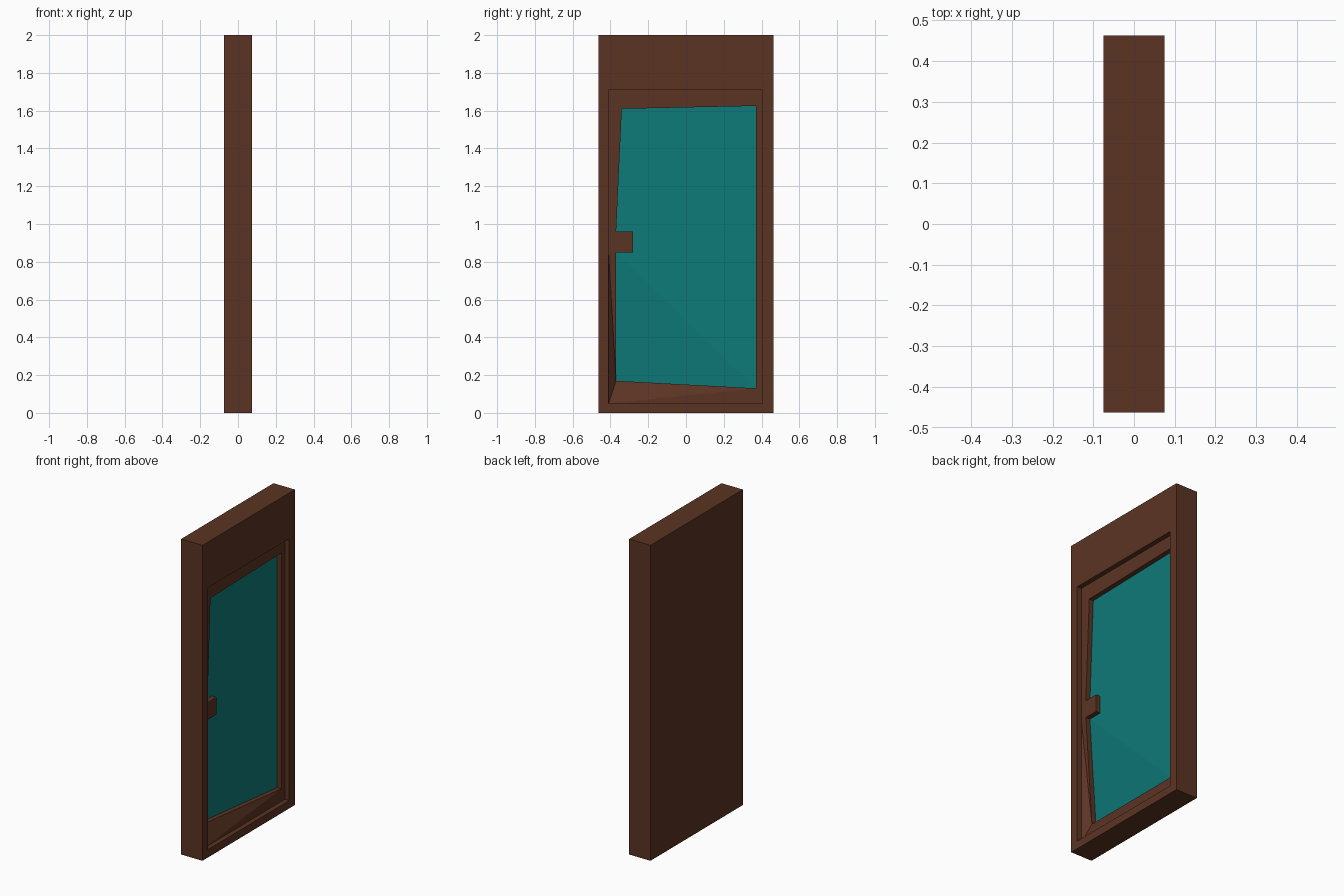
import bpy
import bmesh

cube = bpy.data.objects.get("Cube")
if cube:
    bpy.data.objects.remove(cube, do_unlink=True)


def make_material(name, color):
    mat = bpy.data.materials.new(name)
    mat.use_nodes = True
    mat.diffuse_color = color
    bsdf = mat.node_tree.nodes["Principled BSDF"]
    bsdf.inputs["Base Color"].default_value = color
    bsdf.inputs["Roughness"].default_value = 0.8
    return mat


wood = make_material("brown wood", (0.105, 0.034, 0.017, 1))
teal = make_material("teal panel", (0.004, 0.194, 0.19, 1))

FACE = 0.075           # half the door thickness
STEP = 0.03            # depth of each step in the front
HALF_W = 0.463


def finish(name, bm, mat):
    mesh = bpy.data.meshes.new(name)
    bm.to_mesh(mesh)
    bm.free()
    mesh.materials.append(mat)
    obj = bpy.data.objects.new(name, mesh)
    bpy.context.collection.objects.link(obj)
    return obj


def loop(bm, points, x):
    """Ring of vertices; each point is (y, z) or (y, z, extra inset)."""
    return [bm.verts.new((x - sum(p[2:]), p[0], p[1])) for p in points]


def bridge(bm, outer, inner, skip=()):
    n = len(outer)
    for i in range(n):
        if i in skip:
            continue
        j = (i + 1) % n
        bm.faces.new((outer[i], outer[j], inner[j]))
        bm.faces.new((outer[i], inner[j], inner[i]))


def rect(y0, y1, z0, z1):
    return [(y0, z0), (y1, z0), (y1, z1), (y0, z1)]


# Door slab with a rectangular recess
slab = rect(-HALF_W, HALF_W, 0, 2)
opening = rect(-0.41, 0.405, 0.05, 1.71)
bm = bmesh.new()
rings = [loop(bm, slab, -FACE), loop(bm, slab, FACE),
         loop(bm, opening, FACE), loop(bm, opening, FACE - STEP)]
for a, b in zip(rings, rings[1:]):
    bridge(bm, a, b)
bm.faces.new(rings[0][::-1])
finish("door_slab", bm, wood)

# Uneven inner frame, its lower corner pushed inward
HANDLE_LOW, HANDLE_HIGH = 0.85, 0.96
DENT = 0.045
outline = opening + [(-0.41, HANDLE_HIGH), (-0.41, HANDLE_LOW)]
window = [(-0.37, 0.17, DENT), (0.37, 0.13), (0.37, 1.625),
          (-0.34, 1.61), (-0.37, HANDLE_HIGH), (-0.37, HANDLE_LOW)]
bm = bmesh.new()
outer = loop(bm, outline, FACE - STEP)
inner = loop(bm, window, FACE - STEP)
deep = loop(bm, window, FACE - 2 * STEP)
bridge(bm, outer, inner, skip=(4,))
bridge(bm, inner, deep, skip=(4,))
finish("inner_frame", bm, wood)

# Teal panel
bm = bmesh.new()
ring = loop(bm, window, FACE - 2 * STEP)
for a, b, c in ((0, 1, 5), (1, 4, 5), (1, 2, 4), (2, 3, 4)):
    bm.faces.new((ring[a], ring[b], ring[c]))
finish("teal_panel", bm, teal)

# Handle block, flush with the inner frame
grip = rect(-0.41, -0.28, HANDLE_LOW, HANDLE_HIGH)
bm = bmesh.new()
base = loop(bm, grip, FACE - 2 * STEP - 0.002)
front = loop(bm, grip, FACE - STEP)
bridge(bm, base, front)
bm.faces.new(front)
bm.faces.new(base[::-1])
finish("handle", bm, wood)
